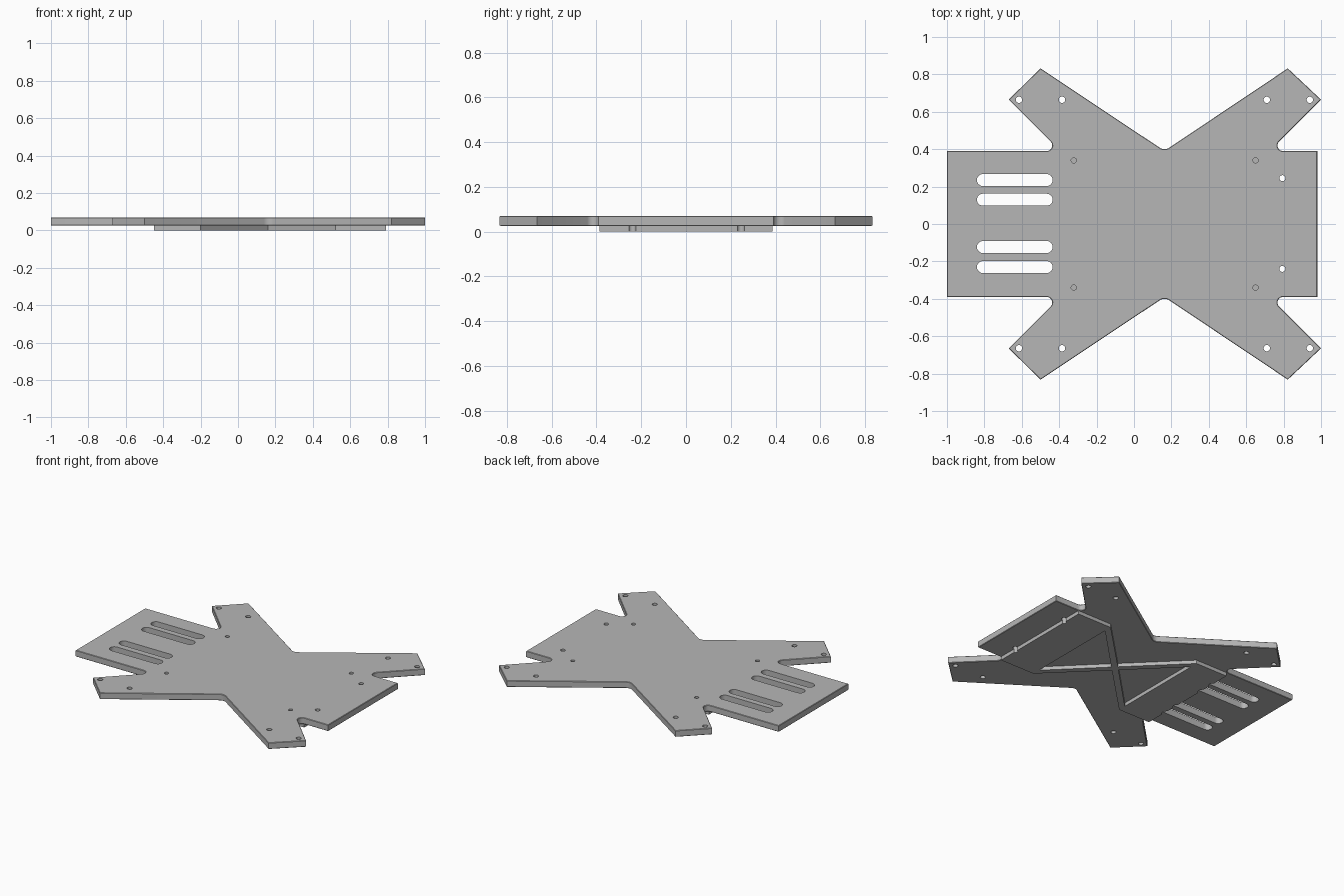
import bpy, bmesh, math

cube = bpy.data.objects.get("Cube")
if cube:
    bpy.data.objects.remove(cube, do_unlink=True)

BASE, TOP = 0.025, 0.07   # underside and upper face of the main plate

grey = bpy.data.materials.new("light grey")
grey.use_nodes = True
grey.diffuse_color = (0.47, 0.47, 0.47, 1)
grey.node_tree.nodes["Principled BSDF"].inputs["Base Color"].default_value = (0.47, 0.47, 0.47, 1)


def arc(cx, cy, r, start, end, steps=8):
    angles = [math.radians(start + (end - start) * i / steps) for i in range(steps + 1)]
    return [(cx + r * math.cos(a), cy + r * math.sin(a)) for a in angles]


def mirrored(half):
    """Close a +y half outline by reflecting it in the x axis."""
    return half + [(x, -y) for x, y in reversed(half)]


def prisms(name, outlines, z0, z1, chamfer=0):
    """One object made of flat outlines extruded from z0 to z1."""
    bm = bmesh.new()
    for outline in outlines:
        face = bm.faces.new([bm.verts.new((x, y, z0)) for x, y in outline])
        cap = bmesh.ops.extrude_face_region(bm, geom=[face])["geom"]
        for v in cap:
            if isinstance(v, bmesh.types.BMVert):
                v.co.z = z1
    bmesh.ops.recalc_face_normals(bm, faces=bm.faces[:])
    if chamfer:
        rim = [e for e in bm.edges if abs(e.verts[0].co.z - e.verts[1].co.z) < 1e-6]
        bmesh.ops.bevel(bm, geom=rim, offset=chamfer, segments=1, affect='EDGES')
    mesh = bpy.data.meshes.new(name)
    bm.to_mesh(mesh)
    bm.free()
    mesh.materials.append(grey)
    obj = bpy.data.objects.new(name, mesh)
    bpy.context.collection.objects.link(obj)
    return obj


def cut(target, cutter):
    mod = target.modifiers.new("cut", 'BOOLEAN')
    mod.operation, mod.solver, mod.object = 'DIFFERENCE', 'EXACT', cutter
    cutter.hide_render = True
    cutter.hide_viewport = True


def hole(x, y, r):
    return arc(x, y, r, 0, 345, 23)


def slot(y, x0=-0.84, x1=-0.435, r=0.032):
    return arc(x1 - r, y, r, -90, 90, 12) + arc(x0 + r, y, r, 90, 270, 12)


# Main plate: wide body with four diagonal arms
half = [(-1, 0.39)]
half += arc(-0.467, 0.42, 0.03, -90, 45)
half += [(-0.67, 0.665), (-0.5, 0.832)]
half += arc(0.163, 0.445, 0.045, 236.5, 303.5)
half += [(0.822, 0.832), (1, 0.665)]
half += arc(0.797, 0.42, 0.03, 135, 270)
half += [(0.98, 0.39)]
plate = prisms("main_plate", [mirrored(half)], BASE, TOP, 0.003)

# Underside frame: two end pads joined by crossed ribs
pad_half = [(-0.45, 0.387), (-0.2, 0.387), (0.16, 0.03), (0.52, 0.387), (0.79, 0.387)]
frame = prisms("underside_frame", [mirrored(pad_half)], 0, BASE)
pockets = prisms("pocket_cutter", [
    [(0.52, 0.33), (0.52, -0.33), (0.19, 0)],
    [(-0.2, 0.33), (-0.2, -0.33), (0.13, 0)],
], -0.1, 0.1)

# Holes through plate and frame
through = [slot(y) for y in (0.235, 0.13, -0.123, -0.23)]
through += [hole(0.793, y, 0.016) for y in (0.245, -0.24)]
through_cutter = prisms("slot_cutter", through, -0.1, 0.2)

# Holes through the plate only
plate_holes = []
for side in (-1, 1):
    plate_holes += [hole(x, side * 0.664, 0.017) for x in (-0.615, -0.385, 0.71, 0.94)]
    plate_holes += [hole(x, side * 0.34, 0.014) for x in (-0.322, 0.65)]
plate_cutter = prisms("hole_cutter", plate_holes, -0.1, 0.2)

cut(plate, through_cutter)
cut(plate, plate_cutter)
cut(frame, pockets)
cut(frame, through_cutter)

# Keep only the finished parts
bpy.context.view_layer.update()
for obj in (plate, frame):
    bpy.ops.object.select_all(action='DESELECT')
    bpy.context.view_layer.objects.active = obj
    obj.select_set(True)
    for mod in list(obj.modifiers):
        bpy.ops.object.modifier_apply(modifier=mod.name)
    bpy.ops.object.shade_smooth_by_angle(angle=math.radians(30))
for cutter in (pockets, through_cutter, plate_cutter):
    bpy.data.objects.remove(cutter, do_unlink=True)
